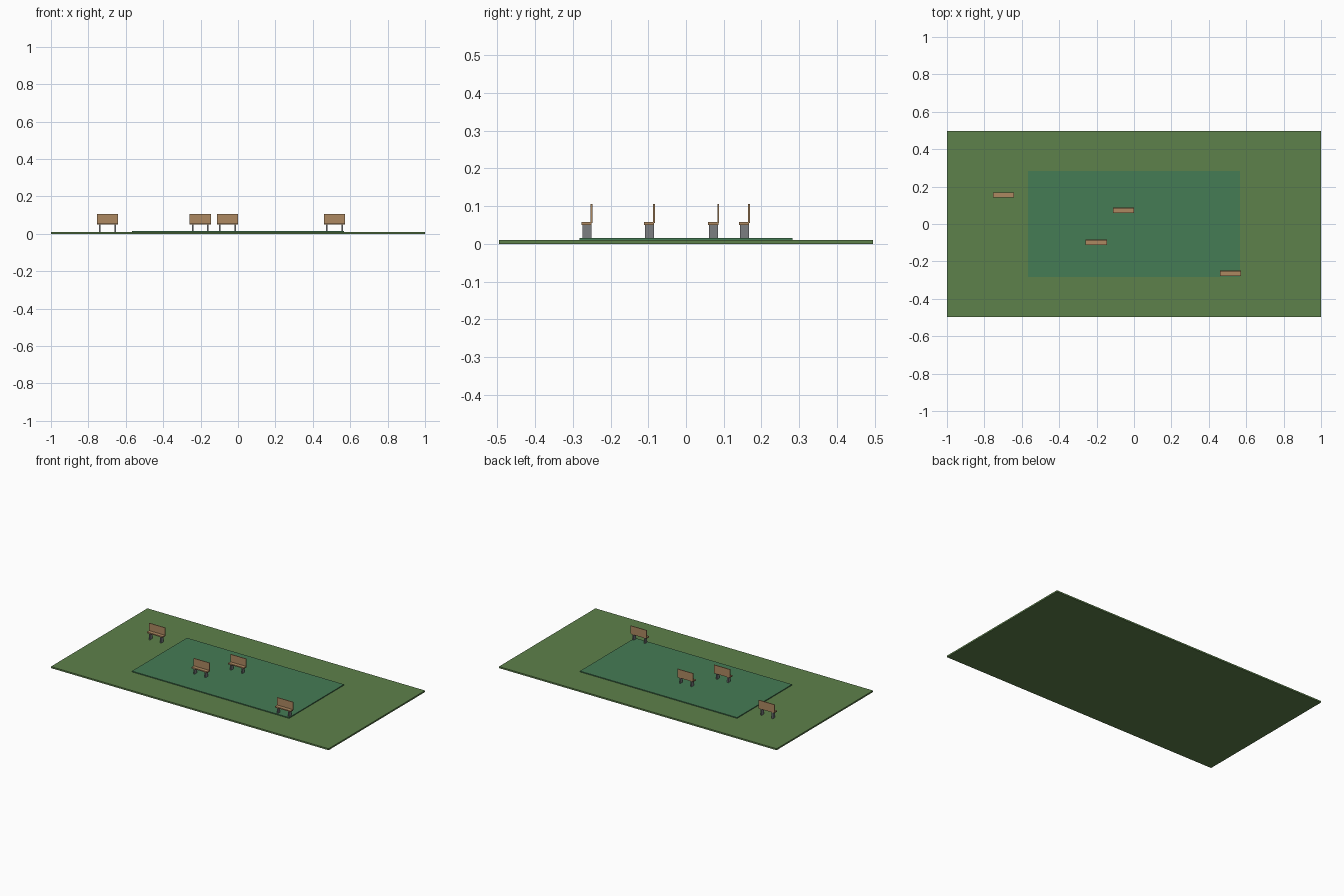
import bpy

if "Cube" in bpy.data.objects:
    bpy.data.objects.remove(bpy.data.objects["Cube"])


def material(name, color):
    m = bpy.data.materials.new(name)
    m.diffuse_color = (*color, 1)
    m.use_nodes = True
    m.node_tree.nodes["Principled BSDF"].inputs["Base Color"].default_value = m.diffuse_color
    return m


grass = material("grass_green", (0.11, 0.22, 0.07))
court = material("court_green", (0.06, 0.2, 0.09))
wood = material("wood_brown", (0.42, 0.25, 0.12))
metal = material("dark_metal", (0.2, 0.21, 0.22))


def box(name, x, y, z, mat):
    """Box spanning the (min, max) pairs x, y, z."""
    spans = (x, y, z)
    bpy.ops.mesh.primitive_cube_add(size=1, location=[(a + b) / 2 for a, b in spans])
    ob = bpy.context.object
    ob.name = name
    ob.scale = [b - a for a, b in spans]
    bpy.ops.object.transform_apply(location=False, rotation=False, scale=True)
    ob.data.materials.append(mat)
    return ob


# Lawn slab and raised inner area
box("lawn", (-1, 1), (-0.496, 0.496), (0, 0.01), grass)
box("inner_pad", (-0.566, 0.566), (-0.283, 0.283), (0.009, 0.0155), court)


# Bench: seat plank, backrest and two plate legs
def bench(x, y):
    box("bench_seat", (x - 0.057, x + 0.057), (y - 0.0145, y + 0.0125), (0.0505, 0.0575), wood)
    box("bench_back", (x - 0.057, x + 0.057), (y + 0.0095, y + 0.0145), (0.055, 0.106), wood)
    for s in (-1, 1):
        cx = x + s * 0.0405
        box("bench_leg", (cx - 0.004, cx + 0.004), (y - 0.012, y + 0.012), (0.01, 0.051), metal)


for x, y in ((-0.698, 0.155), (-0.056, 0.0735), (-0.201, -0.097), (0.516, -0.2625)):
    bench(x, y)
